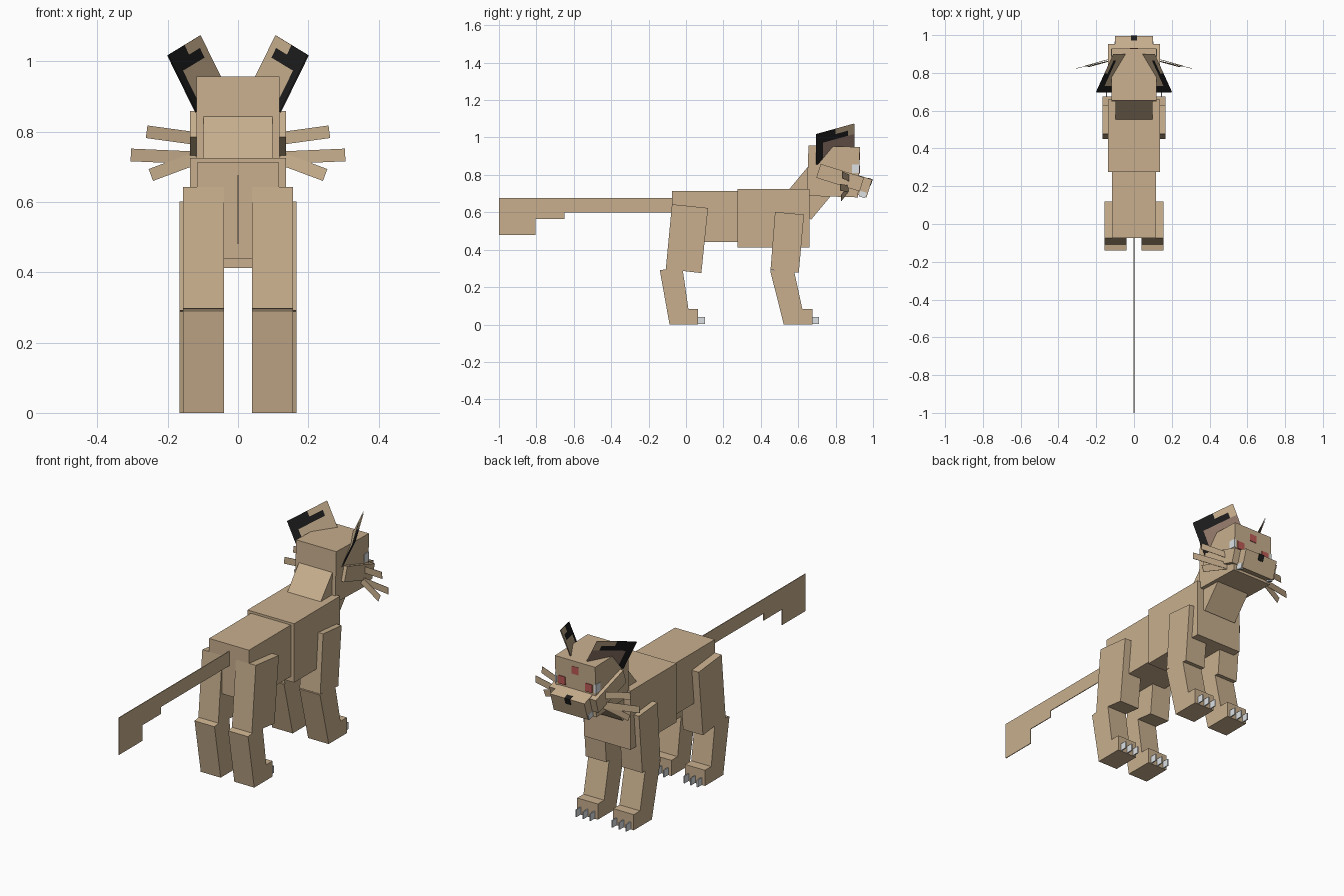
import bpy
import bmesh
from mathutils import Vector

cube = bpy.data.objects.get("Cube")
if cube:
    bpy.data.objects.remove(cube, do_unlink=True)


def material(name, rgb):
    m = bpy.data.materials.new(name)
    m.use_nodes = True
    m.diffuse_color = (*rgb, 1)
    m.node_tree.nodes["Principled BSDF"].inputs["Base Color"].default_value = (*rgb, 1)
    return m


TAN = material("tan fur", (0.58, 0.43, 0.27))
BLACK = material("black", (0.012, 0.012, 0.012))
MAUVE = material("inner ear brown", (0.29, 0.19, 0.145))
RED = material("red", (0.5, 0.1, 0.09))
WHITE = material("pale grey", (0.72, 0.75, 0.78))


def finish(name, bm, mats, recalc=True):
    if recalc:
        bmesh.ops.recalc_face_normals(bm, faces=bm.faces)
    me = bpy.data.meshes.new(name)
    bm.to_mesh(me)
    bm.free()
    for m in mats:
        me.materials.append(m)
    ob = bpy.data.objects.new(name, me)
    bpy.context.scene.collection.objects.link(ob)
    return ob


def slab(name, corners, offset, mat):
    """Flat polygon extruded along an offset vector."""
    bm = bmesh.new()
    face = bm.faces.new([bm.verts.new(c) for c in corners])
    ext = bmesh.ops.extrude_face_region(bm, geom=[face], use_keep_orig=True)
    moved = [v for v in ext["geom"] if isinstance(v, bmesh.types.BMVert)]
    bmesh.ops.translate(bm, verts=moved, vec=offset)
    return finish(name, bm, [mat])


def profile(name, yz, x0, x1, mat=TAN):
    """Side profile in y and z, extruded from x0 to x1."""
    return slab(name, [(x0, y, z) for y, z in yz], (x1 - x0, 0, 0), mat)


def rect(y0, y1, z0, z1):
    return [(y0, z0), (y1, z0), (y1, z1), (y0, z1)]


def tilted(corner, along, length, height):
    """Rectangle from its upper corner, running along a direction."""
    c, d = Vector(corner), Vector(along).normalized()
    n = Vector((d.y, -d.x))
    return [c, c + d * length, c + d * length + n * height, c + n * height]


# Body and tail
profile("hindquarters", rect(-0.075, 0.28, 0.44, 0.713), -0.117, 0.117)
profile("chest", rect(0.275, 0.66, 0.413, 0.725), -0.137, 0.137)
profile("tail", [(-1, 0.48), (-0.805, 0.48), (-0.805, 0.563), (-0.65, 0.563), (-0.65, 0.6),
                 (-0.07, 0.6), (-0.07, 0.677), (-1, 0.677)], -0.002, 0.002)
profile("neck", tilted((0.52, 0.685), (0.64, 0.77), 0.25, 0.194), -0.098, 0.098)

# Head, cheeks and muzzle
profile("head", [(0.655, 0.957), (0.93, 0.949), (0.92, 0.68), (0.646, 0.688)], -0.118, 0.118)
SLOPE = Vector((0.954, -0.3))
profile("cheeks", tilted((0.72, 0.859), SLOPE, 0.243, 0.078), -0.137, 0.137)
profile("muzzle", tilted((0.815, 0.832), SLOPE, 0.189, 0.1), -0.1, 0.1)
profile("nose", tilted((0.972, 0.785), SLOPE, 0.028, 0.035), -0.016, 0.016, BLACK)
profile("forehead_mark", rect(0.915, 0.931, 0.88, 0.92), -0.02, 0.02, RED)


def ear(name, s):
    """Thin sloping sheet in cells: dark rim at the back and top."""
    top_back, top_front = Vector((0.2, 0.697, 1.018)), Vector((0.108, 0.9, 1.074))
    low_back = Vector((0.12, 0.697, 0.855))
    across, up = top_front - top_back, top_back - low_back
    n = across.cross(up).normalized()
    cells = 6
    bm = bmesh.new()
    for front in (0, 1):
        shift = n * (0.002 if front else -0.002)

        def vert(u, v):
            p = low_back + across * (u / cells) + up * (v / cells) + shift
            return bm.verts.new((p.x * s, p.y, p.z))

        for u in range(cells):
            for v in range(cells):
                quad = [vert(u, v), vert(u + 1, v), vert(u + 1, v + 1), vert(u, v + 1)]
                if (s < 0) == bool(front):
                    quad.reverse()
                f = bm.faces.new(quad)
                rim = u == 0 or (v == 5 and u < 3) or (v == 4 and 0 < u < 5)
                if rim:
                    f.material_index = 1
                elif front and v < 4:
                    f.material_index = 2
    finish(name, bm, [TAN, BLACK, MAUVE], recalc=False)


def whisker(name, s, root, tip, half):
    a, b = Vector(root), Vector(tip)
    d = (b - a).normalized()
    w = d.cross(Vector((0, 1, 0))).normalized() * half
    pts = [a + w, b + w, b - w, a - w]
    slab(name, [(p.x * s, p.y, p.z) for p in pts], (0, 0.002, 0), TAN)


def leg(side, s, which, x0, x1, upper, lower, toe):
    """Upper leg, bent lower leg with foot, and three claws."""
    name = f"{side}_{which}"
    profile(name + "_upper_leg", upper, s * x0, s * x1)
    profile(name + "_lower_leg", lower, s * x0, s * x1)
    for i in range(3):
        x = s * (x0 + (x1 - x0) * (i + 0.5) / 3)
        profile(f"{name}_claw_{i + 1}", rect(toe - 0.005, toe + 0.037, 0.002, 0.04),
                x - 0.003, x + 0.003, WHITE)


for side, s in (("left", 1), ("right", -1)):
    ear(side + "_ear", s)

    # Eyes with pale outer corners, and a tooth
    profile(side + "_eye", rect(0.912, 0.93, 0.807, 0.85), s * 0.058, s * 0.1, RED)
    profile(side + "_eye_corner", rect(0.888, 0.927, 0.81, 0.855), s * 0.11, s * 0.121, WHITE)
    profile(side + "_tooth", tilted((0.932, 0.715), SLOPE, 0.036, 0.03), s * 0.09, s * 0.103, WHITE)

    # Whiskers
    whisker(side + "_upper_whisker", s, (0.1, 0.88, 0.778), (0.26, 0.835, 0.8), 0.018)
    whisker(side + "_middle_whisker", s, (0.1, 0.87, 0.725), (0.305, 0.823, 0.734), 0.018)
    whisker(side + "_lower_whisker", s, (0.1, 0.87, 0.732), (0.248, 0.83, 0.677), 0.018)

    # Legs
    leg(side, s, "hind", 0.04, 0.157,
        [(-0.075, 0.643), (0.118, 0.623), (0.082, 0.275), (-0.108, 0.297)],
        [(-0.14, 0.29), (-0.02, 0.31), (0.013, 0.083), (0.065, 0.083), (0.065, 0), (-0.088, 0)], 0.065)
    leg(side, s, "front", 0.045, 0.166,
        [(0.476, 0.602), (0.631, 0.588), (0.603, 0.277), (0.452, 0.292)],
        [(0.45, 0.288), (0.575, 0.3), (0.622, 0.083), (0.675, 0.083), (0.675, 0), (0.523, 0)], 0.675)
